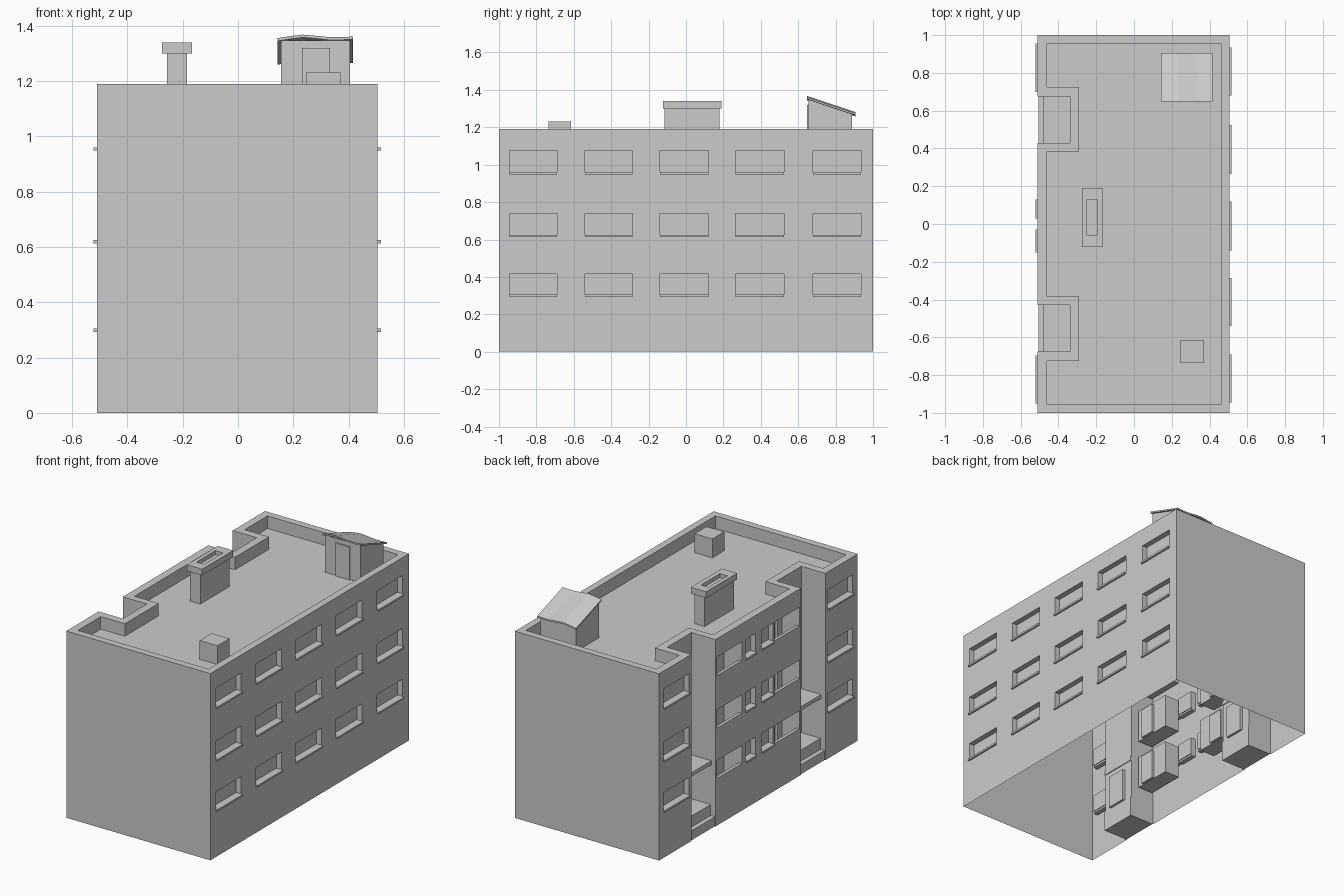
import bpy, bmesh

if "Cube" in bpy.data.objects:
    bpy.data.objects.remove(bpy.data.objects["Cube"])

XL, XR, TOP, DECK = -0.51, 0.505, 1.19, 1.11
FLOORS = [(0.305, 0.415), (0.625, 0.738), (0.96, 1.075)]


def finish(name, bm):
    bmesh.ops.recalc_face_normals(bm, faces=bm.faces)
    me = bpy.data.meshes.new(name)
    bm.to_mesh(me)
    bm.free()
    ob = bpy.data.objects.new(name, me)
    bpy.context.collection.objects.link(ob)
    return ob


def add_box(bm, x0, x1, y0, y1, z0, z1):
    vs = bmesh.ops.create_cube(bm, size=1)["verts"]
    for v in vs:
        v.co = (x1 if v.co.x > 0 else x0, y1 if v.co.y > 0 else y0, z1 if v.co.z > 0 else z0)
    return vs


def boxes(name, items):
    bm = bmesh.new()
    for b in items:
        add_box(bm, *b)
    return finish(name, bm)


def prism(name, pts, z0, z1):
    bm = bmesh.new()
    f = bm.faces.new([bm.verts.new((x, y, z0)) for x, y in pts])
    r = bmesh.ops.extrude_face_region(bm, geom=[f])
    for v in r["geom"]:
        if isinstance(v, bmesh.types.BMVert):
            v.co.z = z1
    return finish(name, bm)


def outline(xl, xr, y, n0, n1, depth):
    # plan with two entrance notches on the left side
    return [(xl, -y), (xr, -y), (xr, y), (xl, y), (xl, n1), (depth, n1), (depth, n0), (xl, n0),
            (xl, -n0), (depth, -n0), (depth, -n1), (xl, -n1)]


def cut(ob, cutters):
    for c in cutters:
        m = ob.modifiers.new("cut", "BOOLEAN")
        m.operation, m.solver, m.object = "DIFFERENCE", "EXACT", c
    bpy.context.view_layer.update()
    me = bpy.data.meshes.new_from_object(ob.evaluated_get(bpy.context.evaluated_depsgraph_get()))
    ob.modifiers.clear()
    ob.data = me
    for c in cutters:
        bpy.data.objects.remove(c)


# main block, sunken roof deck
body = prism("building_shell", outline(XL, XR, 1.0, 0.43, 0.675, -0.34), 0, TOP)
deck = prism("deck_cutter", outline(-0.46, 0.46, 0.955, 0.385, 0.725, -0.29), DECK, TOP + 0.1)

# window, balcony and door recesses
first, second, sills = [], [], []
right_bays = [(-0.945, -0.69), (-0.54, -0.285), (-0.14, 0.12), (0.265, 0.525), (0.68, 0.935)]
left_bays = [(-0.95, -0.695), (-0.15, -0.03), (0.03, 0.13), (0.7, 0.955)]
for z0, z1 in FLOORS:
    for a, b in right_bays:
        first.append((XR - 0.035, XR + 0.05, a, b, z0, z1))
        sills.append((XR - 0.03, XR + 0.012, a, b, z0 - 0.012, z0))
    for a, b in left_bays:
        first.append((XL - 0.05, XL + 0.035, a, b, z0, z1))
        sills.append((XL - 0.012, XL + 0.03, a, b, z0 - 0.012, z0))
    for s in (-1, 1):
        # balcony chamber behind a low wall, with a door at the back
        a, b = sorted((s * 0.165, s * 0.415))
        first.append((XL + 0.02, -0.385, a, b, z0 - 0.1, z1))
        second.append((XL - 0.05, XL + 0.04, a, b, z0 - 0.005, z1 - 0.0005))
        a, b = sorted((s * 0.27, s * 0.37))
        second.append((-0.40, -0.37, a, b, z0 - 0.098, z1 - 0.02))
for s in (-1, 1):
    a, b = sorted((s * 0.49, s * 0.615))
    first.append((-0.36, -0.32, a, b, 0.13, 0.34))
cut(body, [deck, boxes("recess_cutter", first), boxes("opening_cutter", second)])

# the shell is open underneath
bm = bmesh.new()
bm.from_mesh(body.data)
bmesh.ops.delete(bm, geom=[f for f in bm.faces if f.calc_center_median().z < 1e-4], context="FACES")
bm.to_mesh(body.data)
bm.free()
boxes("window_sills", sills)

# entrance steps and canopies
for s, side in ((-1, "front"), (1, "back")):
    a, b = sorted((s * 0.43, s * 0.675))
    boxes(side + "_entrance_steps", [(-0.505, -0.47, a, b, 0, 0.06), (-0.475, -0.335, a, b, 0.0, 0.13)])
    boxes(side + "_entrance_canopy", [(-0.48, -0.335, a, b, 0.385, 0.41)])

# chimney with slotted cap
boxes("chimney_shaft", [(-0.257, -0.185, -0.115, 0.18, DECK, 1.30)])
cap = boxes("chimney_cap", [(-0.275, -0.167, -0.122, 0.19, 1.30, 1.34)])
cut(cap, [boxes("slot_cutter", [(-0.25, -0.197, -0.06, 0.13, 1.315, 1.4)])])

# small roof vent
boxes("roof_vent", [(0.245, 0.37, -0.735, -0.615, DECK, 1.23)])

# stair hut with sloping walls and a door
SLOPE = -0.085 / 0.255
bm = bmesh.new()
for v in add_box(bm, 0.155, 0.405, 0.655, 0.887, DECK, 1.349):
    if v.co.z > 1.2:
        v.co.z += (v.co.y - 0.65) * SLOPE
finish("stair_hut", bm)
boxes("stair_hut_door", [(0.232, 0.332, 0.648, 0.67, DECK, 1.32)])

# thin wavy roof sheet
wave = [(0.142, 1.354), (0.19, 1.362), (0.235, 1.367), (0.28, 1.363), (0.33, 1.358), (0.37, 1.358), (0.415, 1.36)]
bm = bmesh.new()
loop = [(x, z) for x, z in wave] + [(x, z - 0.01) for x, z in reversed(wave)]
ends = [[bm.verts.new((x, y, z + (y - 0.65) * SLOPE)) for x, z in loop] for y in (0.648, 0.905)]
for e in ends:
    bm.faces.new(e)
for i in range(len(loop)):
    j = (i + 1) % len(loop)
    bm.faces.new((ends[0][i], ends[0][j], ends[1][j], ends[1][i]))
finish("stair_hut_roof", bm)
